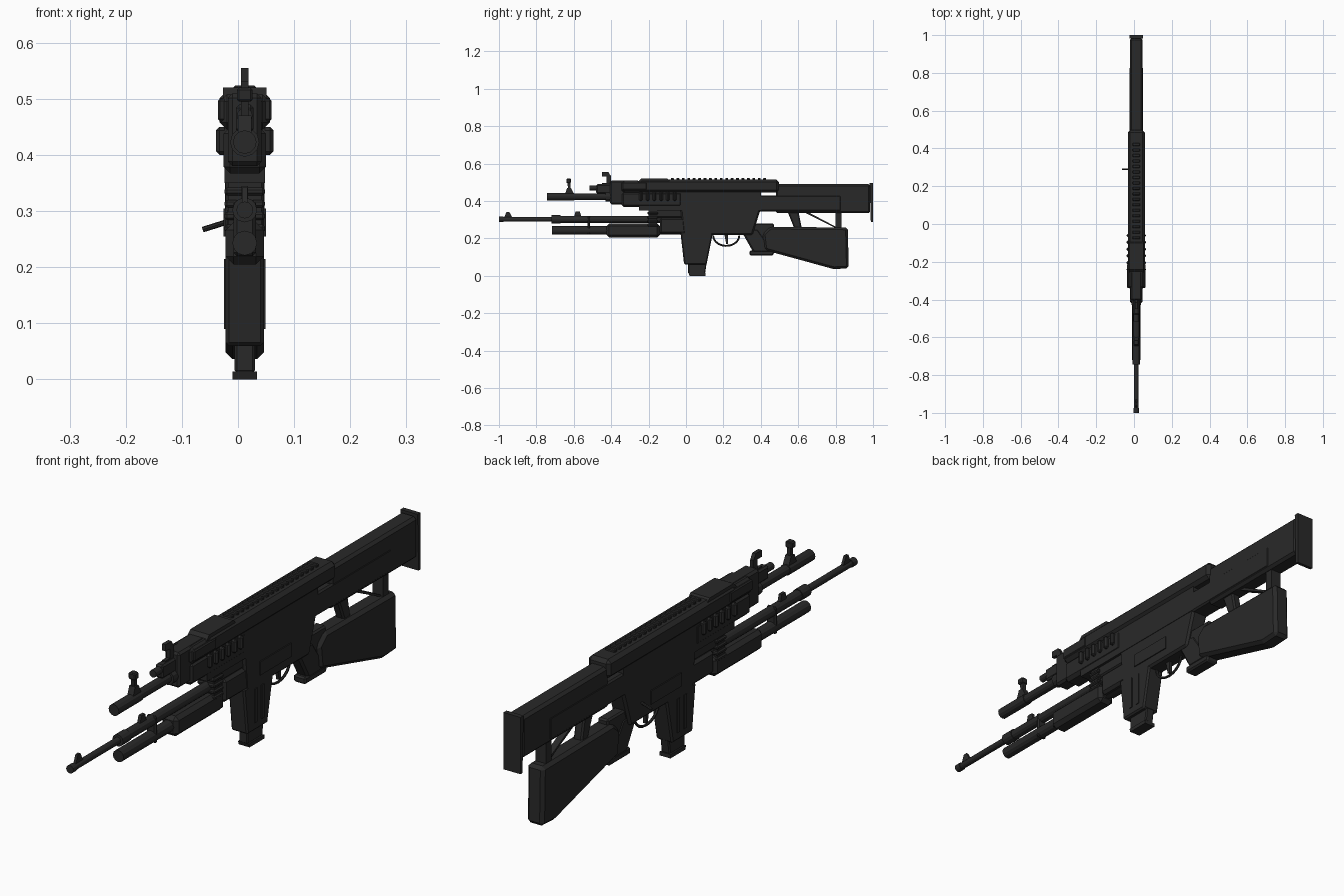
import bpy, bmesh, math
from mathutils import Vector

if "Cube" in bpy.data.objects:
    bpy.data.objects.remove(bpy.data.objects["Cube"])

# Shared levels and half widths
AXIS = .012
UPPER_BORE, LOWER_BORE, TUBE_LINE = .423, .302, .243
WIDE, BODY, SLIM, THIN = .045, .034, .022, .007
EDGE = .006

black = bpy.data.materials.new("gunmetal_black")
black.use_nodes = True
black.diffuse_color = (.022, .022, .022, 1)
black.node_tree.nodes["Principled BSDF"].inputs["Base Color"].default_value = black.diffuse_color


def finish(name, bm, chamfer=0):
    """Turn the bmesh into a named object on the shared axis."""
    bmesh.ops.translate(bm, vec=(AXIS, 0, 0), verts=bm.verts)
    bmesh.ops.recalc_face_normals(bm, faces=bm.faces)
    mesh = bpy.data.meshes.new(name)
    bm.to_mesh(mesh)
    bm.free()
    mesh.materials.append(black)
    part = bpy.data.objects.new(name, mesh)
    bpy.context.collection.objects.link(part)
    if chamfer:
        bevel = part.modifiers.new("chamfer", "BEVEL")
        bevel.width, bevel.segments = chamfer, 1


def plate(name, outline, half, chamfer=0):
    """Extrude a side outline of (y, z) points evenly to both sides."""
    bm = bmesh.new()
    face = bm.faces.new([bm.verts.new((-half, y, z)) for y, z in outline])
    result = bmesh.ops.extrude_face_region(bm, geom=[face])
    moved = [item for item in result["geom"] if isinstance(item, bmesh.types.BMVert)]
    bmesh.ops.translate(bm, vec=(half + half, 0, 0), verts=moved)
    finish(name, bm, chamfer)


def block(name, start, end, low, high, half, slide_start=0, slide_end=0, chamfer=0):
    """Box along the weapon; the slides move the two lower corners."""
    outline = [(start, high), (end, high), (end + slide_end, low), (start + slide_start, low)]
    plate(name, outline, half, chamfer)


def rod(name, a, b, radius, sides=12):
    a, b = Vector(a), Vector(b)
    span = b - a
    turn = span.to_track_quat("Z", "Y")
    bm = bmesh.new()
    bmesh.ops.create_cone(bm, cap_ends=True, segments=sides, radius1=radius, radius2=radius, depth=span.length)
    for vert in bm.verts:
        vert.co = turn @ vert.co + (a + b) / 2
    finish(name, bm)


def tube(name, start, end, level, radius):
    rod(name, (0, start, level), (0, end, level), radius)


def row(name, count, start, pitch, length, **shape):
    """Repeat a small block at an even pitch along the weapon."""
    for i in range(count):
        y = start + i * pitch
        block(name, start=y, end=y + length, **shape)


# Upper receiver and top rail
block("upper_receiver", start=-.25, end=.4, low=.35, high=.48, half=.036)
block("receiver_cover", start=-.25, end=.497, low=.445, high=.514, half=WIDE, chamfer=.013)
block("rail_base", start=-.24, end=-.1, low=.5, high=.52, half=.039, slide_start=-.02, slide_end=.02)
row("rail_tooth", count=18, start=-.08, pitch=.029, length=.015, low=.5, high=.524, half=.02, chamfer=.003)

# Upper handguard with side ribs
block("handguard_nose", start=-.405, end=-.25, low=.38, high=.51, half=.03, chamfer=.008)
block("handguard_lower", start=-.345, end=-.02, low=.367, high=.45, half=.038, chamfer=.012)
block("handguard_upper", start=-.345, end=-.2, low=.445, high=.508, half=WIDE, chamfer=.013)
block("handguard_side_rail", start=-.34, end=-.21, low=.46, high=.5, half=.048, chamfer=.004)
row("handguard_rib", count=6, start=-.25, pitch=.036, length=.018, low=.4, high=.45, half=.051, chamfer=EDGE)

# Upper barrel, gas tube and sights
tube("upper_barrel", start=-.74, end=-.38, level=UPPER_BORE, radius=.018)
tube("upper_muzzle", start=-.743, end=-.6, level=UPPER_BORE, radius=.021)
tube("barrel_collar", start=-.43, end=-.4, level=UPPER_BORE, radius=.026)
tube("gas_tube", start=-.515, end=-.4, level=.47, radius=.014)
block("gas_block", start=-.48, end=-.4, low=.44, high=.49, half=.016, chamfer=EDGE)
block("front_sight_foot", start=-.635, end=-.615, low=.43, high=.47, half=.012, slide_start=-.015, slide_end=.02)
block("front_sight_post", start=-.637, end=-.617, low=.46, high=.52, half=THIN, slide_start=.007)
block("front_sight_ears", start=-.64, end=-.615, low=.495, high=.52, half=.014, chamfer=.004)
block("rear_sight_stem", start=-.425, end=-.4, low=.47, high=.535, half=THIN)
block("rear_sight_hood", start=-.45, end=-.415, low=.53, high=.555, half=THIN, slide_end=.015)
block("rear_sight_foot", start=-.45, end=-.4, low=.475, high=.495, half=THIN)

# Upper stock
block("upper_stock", start=.48, end=.985, low=.335, high=.49, half=BODY, chamfer=.01)
block("stock_lower_rail", start=.36, end=.83, low=.345, high=.43, half=.036, chamfer=EDGE)
block("butt_plate", start=.982, end=1, low=.287, high=.497, half=.035, slide_start=.006)
block("upper_grip", start=.54, end=.6, low=.25, high=.35, half=.018, slide_start=.04, slide_end=.02, chamfer=EDGE)
block("stock_post", start=.8, end=.832, low=.24, high=.39, half=SLIM)
block("stock_brace", start=.61, end=.635, low=.255, high=.35, half=.012, slide_start=.19, slide_end=.18)

# Lower receiver and the clamp joining both weapons
block("lower_receiver", start=-.03, end=.4, low=.217, high=.36, half=BODY,
      slide_start=.015, slide_end=-.045, chamfer=.008)
block("receiver_collar", start=-.14, end=0, low=.225, high=.31, half=.032, chamfer=.01)
block("mount_block", start=-.17, end=0, low=.31, high=.375, half=.026, chamfer=EDGE)
block("ejection_panel", start=.06, end=.24, low=.255, high=.305, half=.038)
block("clamp_core", start=-.2, end=-.155, low=.255, high=.37, half=.03)
for i in range(5):
    foot = .262 + i * SLIM
    block("clamp_rib", start=-.207, end=-.15, low=foot, high=foot + .014, half=.036, chamfer=.004)
rod("charging_handle", (-.024, .29, .283), (-.075, .29, .267), radius=.005, sides=8)

# Lower barrel, sights, magazine tube and pump grip
tube("lower_barrel", start=-1, end=-.7, level=LOWER_BORE, radius=.0125)
tube("muzzle_ring", start=-1, end=-.975, level=LOWER_BORE, radius=.015)
tube("barrel_sleeve", start=-.72, end=-.02, level=LOWER_BORE, radius=.019)
tube("sleeve_collar", start=-.72, end=-.67, level=LOWER_BORE, radius=SLIM)
tube("magazine_tube", start=-.717, end=-.02, level=TUBE_LINE, radius=SLIM)
block("lower_front_sight", start=-.96, end=-.945, low=.305, high=.342, half=.005, slide_start=-.015, slide_end=.02)
block("lower_rear_sight", start=-.59, end=-.568, low=.31, high=.345, half=EDGE, slide_start=-.01, slide_end=.01)
block("tube_band", start=-.527, end=-.512, low=.22, high=.32, half=.02, chamfer=EDGE)
block("pump_grip", start=-.425, end=-.14, low=.205, high=.28, half=BODY, chamfer=.014)

# Box magazine
block("magazine", start=-.03, end=.145, low=.06, high=.235, half=BODY,
      slide_start=.02, slide_end=-.035, chamfer=EDGE)
block("magazine_foot", start=.012, end=.112, low=.012, high=.08, half=.018, slide_end=-.01, chamfer=.004)
block("magazine_base", start=.014, end=.105, low=0, high=.014, half=SLIM, slide_start=.005)
row("magazine_rib", count=2, start=.03, pitch=.04, length=.015, low=.09, high=.215, half=.037)

# Trigger and its guard, a half ring of short rods
turns = [math.pi * i / 10 for i in range(11)]
ring = [(0, .215 + .07 * math.cos(t), .215 - .055 * math.sin(t)) for t in turns]
for a, b in zip(ring, ring[1:]):
    rod("trigger_guard", a, b, radius=.005, sides=6)
block("trigger", start=.205, end=.225, low=.17, high=.22, half=EDGE, slide_start=.01)

# Pistol grip and lower stock
block("pistol_grip", start=.29, end=.385, low=.125, high=.25, half=.025,
      slide_start=.07, slide_end=.085, chamfer=.008)
block("grip_heel", start=.34, end=.475, low=.108, high=.135, half=.025, slide_end=-.01, chamfer=EDGE)
block("stock_neck", start=.34, end=.47, low=.19, high=.28, half=SLIM, slide_start=.04, chamfer=EDGE)
plate("lower_stock", [(.45, .262), (.865, .258), (.87, .04), (.79, .036), (.42, .137), (.41, .225)],
      half=BODY, chamfer=.012)
